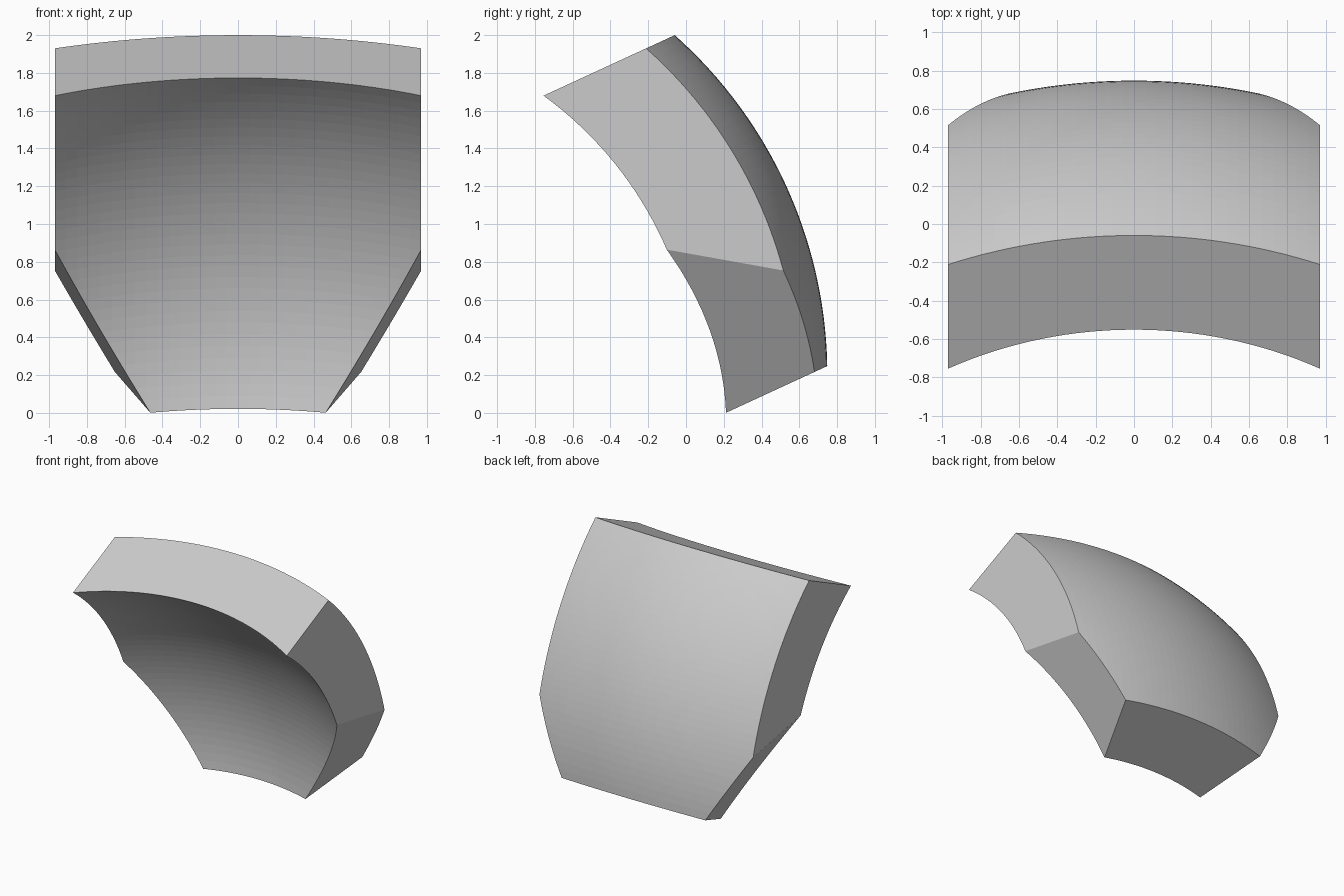
import bpy, bmesh, math
from mathutils import Vector, Matrix

if "Cube" in bpy.data.objects:
    bpy.data.objects.remove(bpy.data.objects["Cube"])

HALF_W = 0.97                  # half width
V_LOW, V_HIGH = -0.088, 1.841  # lower and upper end faces in the tilted frame
TILT = math.radians(24.75)     # backward lean of the whole panel
SEG = 32


def arc_drop(t, half, sag):
    """Drop below the crown of a circular arc with the given sag at +-half."""
    r = (half * half + sag * sag) / (2 * sag)
    return r - math.sqrt(r * r - t * t)


def surface(x, v, crown, sag_v, sag_x):
    """Depth of a doubly curved surface."""
    mid, half = (V_LOW + V_HIGH) / 2, (V_HIGH - V_LOW) / 2
    return crown - arc_drop(v - mid, half, sag_v) - arc_drop(x, HALF_W, sag_x)


# Flat grid, extruded into a slab: y = 0 is the inner skin, y = 1 the outer skin
bm = bmesh.new()
bmesh.ops.create_grid(bm, x_segments=SEG, y_segments=SEG, size=1)
for p in bm.verts:
    s, t, _ = p.co
    p.co = (s * HALF_W, 0, V_LOW + (t + 1) / 2 * (V_HIGH - V_LOW))
skin = bmesh.ops.extrude_face_region(bm, geom=bm.faces[:], use_keep_orig=True)
for p in (g for g in skin["geom"] if isinstance(g, bmesh.types.BMVert)):
    p.co.y = 1

# Bend both skins
for p in bm.verts:
    args = (0.985, 0.202, 0.167) if p.co.y > 0.5 else (0.494, 0.252, 0.224)
    p.co.y = surface(p.co.x, p.co.z, *args)

# Slanted cuts across the two lower corners
for side in (-1, 1):
    cut = bmesh.ops.bisect_plane(
        bm, geom=bm.verts[:] + bm.edges[:] + bm.faces[:], dist=1e-5,
        plane_co=Vector((side * 0.440, 0, 0)),
        plane_no=Vector((side, -0.364, -0.522)), clear_outer=True)
    rim = [g for g in cut["geom_cut"] if isinstance(g, bmesh.types.BMEdge)]
    bmesh.ops.triangle_fill(bm, edges=rim, use_beauty=True)

# Lean back
bmesh.ops.transform(bm, matrix=Matrix.Rotation(TILT, 4, 'X'), verts=bm.verts)
bmesh.ops.recalc_face_normals(bm, faces=bm.faces[:])

mesh = bpy.data.meshes.new("curved_panel")
bm.to_mesh(mesh)
bm.free()
panel = bpy.data.objects.new("curved_panel", mesh)
bpy.context.collection.objects.link(panel)

grey = bpy.data.materials.new("light_grey")
grey.diffuse_color = (0.6, 0.6, 0.6, 1)
grey.use_nodes = True
grey.node_tree.nodes["Principled BSDF"].inputs["Base Color"].default_value = grey.diffuse_color
mesh.materials.append(grey)
